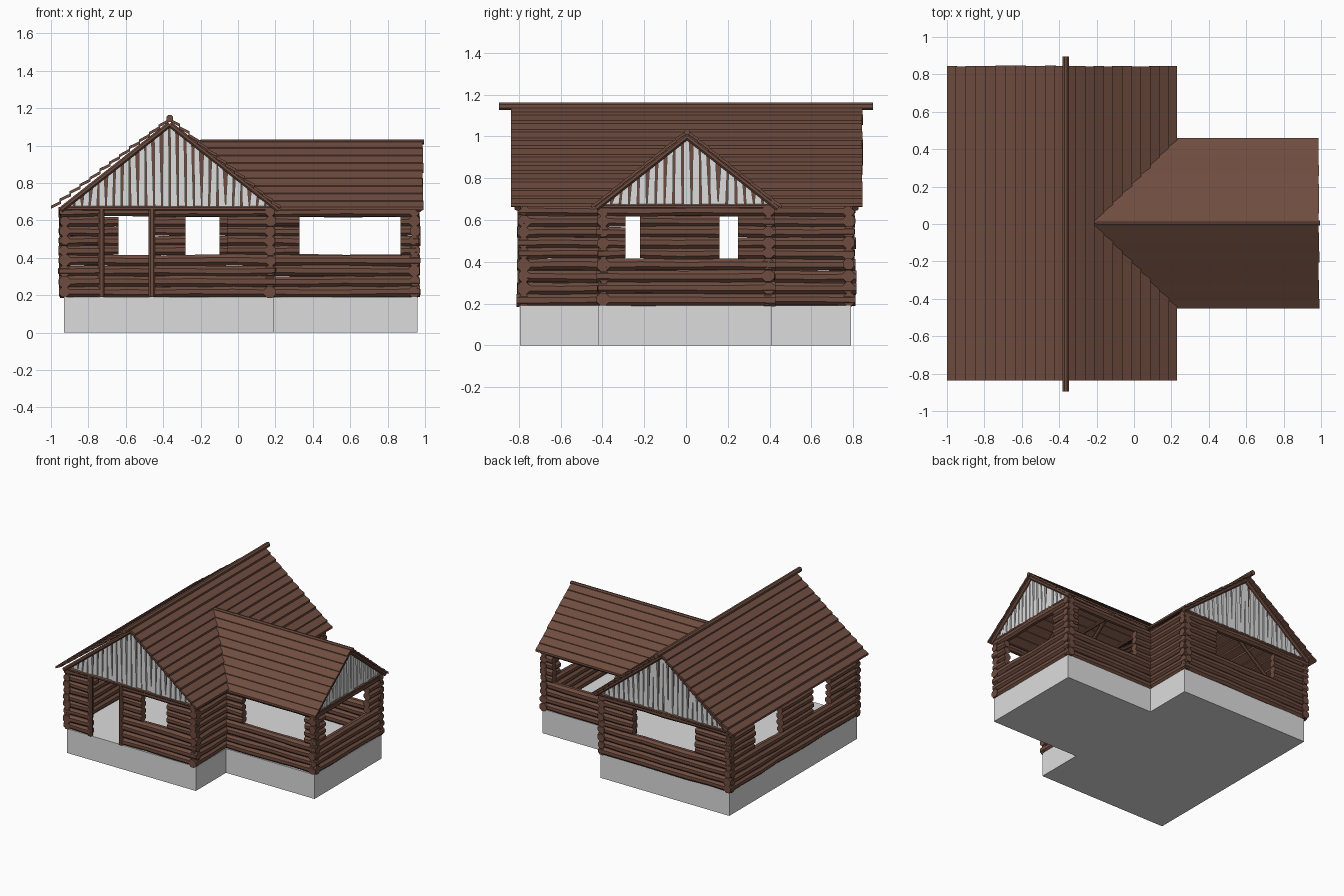
import bpy, bmesh, math, random
from mathutils import Vector

if "Cube" in bpy.data.objects:
    bpy.data.objects.remove(bpy.data.objects["Cube"])

random.seed(4)


def material(name, col):
    m = bpy.data.materials.new(name)
    m.diffuse_color = (*col, 1)
    m.use_nodes = True
    m.node_tree.nodes["Principled BSDF"].inputs["Base Color"].default_value = m.diffuse_color
    return m


WOOD = material("brown_wood", (0.156, 0.072, 0.050))
GREY = material("pale_grey", (0.72, 0.72, 0.72))


def finish(bm, name, mat):
    bmesh.ops.recalc_face_normals(bm, faces=bm.faces)
    me = bpy.data.meshes.new(name)
    bm.to_mesh(me)
    bm.free()
    me.materials.append(mat)
    ob = bpy.data.objects.new(name, me)
    bpy.context.collection.objects.link(ob)
    return ob


def rnd(a):
    return random.uniform(-a, a)


# rough log: rings of 8 points with uneven radius
def add_log(bm, p, q, r, jit=0.0, segs=1, sides=8):
    p, q = Vector(p), Vector(q)
    d = (q - p).normalized()
    a = d.orthogonal().normalized() if abs(d.z) > 0.9 else d.cross(Vector((0, 0, 1))).normalized()
    b = d.cross(a)
    rings = []
    for i in range(segs + 1):
        c = p.lerp(q, i / segs) + b * rnd(jit) + a * rnd(jit)
        rr = r + rnd(jit)
        rings.append([bm.verts.new(c + rr * (math.cos(t) * a + math.sin(t) * b))
                      for t in [2 * math.pi * (k + 0.5) / sides for k in range(sides)]])
    for r0, r1 in zip(rings, rings[1:]):
        for k in range(sides):
            bm.faces.new((r0[k], r0[(k + 1) % sides], r1[(k + 1) % sides], r1[k]))
    bm.faces.new(rings[0])
    bm.faces.new(rings[-1])


def add_prism(bm, pts_a, pts_b):
    a = [bm.verts.new(p) for p in pts_a]
    b = [bm.verts.new(p) for p in pts_b]
    n = len(a)
    for k in range(n):
        bm.faces.new((a[k], a[(k + 1) % n], b[(k + 1) % n], b[k]))
    bm.faces.new(a)
    bm.faces.new(b)


# T-shaped foundation with floor on top
outline = [(-.93, -.795), (.19, -.795), (.19, -.42), (.96, -.42), (.96, .41),
           (.19, .41), (.19, .79), (-.93, .79)]
bm = bmesh.new()
add_prism(bm, [(x, y, 0) for x, y in outline], [(x, y, .19) for x, y in outline])
finish(bm, "foundation", GREY)

# log walls: rows of logs interrupted by openings (start, end, low, high)
ROWS = [.19, .246, .302, .359, .415, .466, .517, .569, .62, .67]


def wall(name, axis, pos, lo, hi, openings=()):
    bm = bmesh.new()
    for z0, z1 in zip(ROWS, ROWS[1:]):
        zc = (z0 + z1) / 2
        spans, start = [], lo + rnd(.006)
        for o0, o1, ol, oh in openings:
            if ol < zc < oh:
                spans.append((start, o0))
                start = o1
        spans.append((start, hi + rnd(.006)))
        for s, e in spans:
            pt = (lambda t: (t, pos, zc)) if axis == 'x' else (lambda t: (pos, t, zc))
            add_log(bm, pt(s), pt(e), (z1 - z0) / 2 + .003, .003, max(1, round((e - s) / .2)))
    finish(bm, name, WOOD)


WL, WH = .415, .62
wall("front_wall", 'x', -.775, -.955, .2, [(-.73, -.46, .19, .66), (-.28, -.06, WL, WH)])
wall("back_wall", 'x', .78, -.955, .2, [(-.64, -.1, WL, WH)])
wall("left_wall", 'y', -.928, -.805, .81, [(-.44, -.22, WL, WH), (.16, .5, WL, WH)])
wall("right_wall_front", 'y', .172, -.805, -.4)
wall("right_wall_back", 'y', .172, .4, .81)
wall("wing_front_wall", 'x', -.395, .17, .97, [(.33, .87, WL, WH)])
wall("wing_back_wall", 'x', .395, .17, .97, [(.33, .87, WL, WH)])
wall("wing_end_wall", 'y', .943, -.425, .425, [(-.29, .25, WL, WH)])

# door posts
for x in (-.73, -.46):
    bm = bmesh.new()
    add_log(bm, (x, -.79, .19), (x, -.79, .665), .019)
    finish(bm, "door_post", WOOD)

# roof frames: (u across, v along, z) mapped to the world
MAIN_X, MAIN_Z, WING_Y, WING_Z, EAVE = -.365, 1.145, .005, 1.03, .665


def main_map(u, v, z):
    return (MAIN_X + u, v, z)


def wing_map(u, v, z):
    return (v, WING_Y + u, z)


def valley(z):
    return MAIN_X + (MAIN_Z - z) * .595 / (MAIN_Z - EAVE) - .015


# lapped planks down one slope
def roof_side(name, to_world, half, top, n, start, end, lap, thick=.016):
    bm = bmesh.new()
    w = abs(half)
    slope = (top - EAVE) / w
    s = math.copysign(1, half)
    for i in range(n):
        u0, u1 = w * i / n, w * (i + 1) / n
        ub = min(u1 + .006, w)
        z0, z1 = top - slope * u0, top - slope * ub
        tilt = lap + rnd(lap * .25)
        prof = [(u0, z0), (ub, z1 + tilt), (ub, z1 + tilt - thick), (u0, z0 - thick)]
        j = rnd(.003)
        add_prism(bm, [to_world(s * u, start(z), z) for u, z in prof],
                  [to_world(s * u, end + j, z) for u, z in prof])
    finish(bm, name, WOOD)


roof_side("main_roof_left", main_map, -.635, MAIN_Z, 12, lambda z: -.838, .845, .014)
roof_side("main_roof_right", main_map, .595, MAIN_Z, 12, lambda z: -.838, .845, .014)
roof_side("wing_roof_front", wing_map, -.458, WING_Z, 9, valley, .988, .006)
roof_side("wing_roof_back", wing_map, .455, WING_Z, 9, valley, .988, .006)

# ridge logs
bm = bmesh.new()
add_log(bm, (MAIN_X, -.895, 1.145), (MAIN_X, .895, 1.145), .02)
finish(bm, "main_ridge_log", WOOD)
bm = bmesh.new()
add_log(bm, (-.2, WING_Y, 1.02), (.995, WING_Y, 1.02), .015)
finish(bm, "wing_ridge_log", WOOD)


# gables: pale uneven boards on a dark backing, edged by logs
def gable(name, to_world, v, out, half, top, n):
    slope = (top - EAVE) / half
    base, drop = .672, .03
    reach = half - (drop + .007) / slope
    bm = bmesh.new()
    w = 2 * reach / n
    for i in range(n):
        c = -reach + w * (i + .5)
        lean, hw, d = rnd(.008), w * .43, rnd(.004)
        zt = [max(base + .004, top - drop - slope * abs(c + k)) for k in (-hw, hw)]
        quad = [(c - hw - lean * .5, base), (c + hw - lean * .5, base),
                (c + hw * .8 + lean, zt[1]), (c - hw * .8 + lean, zt[0])]
        add_prism(bm, [to_world(u, v + d, z) for u, z in quad],
                  [to_world(u, v + d + out * .016, z) for u, z in quad])
    finish(bm, name + "_boards", GREY)
    bm = bmesh.new()
    tri = [(-reach, base), (reach, base), (0, top - drop)]
    add_prism(bm, [to_world(u, v, z) for u, z in tri],
              [to_world(u, v - out * .008, z) for u, z in tri])
    finish(bm, name + "_backing", WOOD)
    bm = bmesh.new()
    for s in (-1, 1):
        add_log(bm, to_world(s * half * .97, v + out * .022, EAVE - .008),
                to_world(0, v + out * .022, top - .03), .016)
    add_log(bm, to_world(-half * .96, v + out * .01, .665), to_world(half * .96, v + out * .01, .665), .014)
    finish(bm, name + "_edge_logs", WOOD)


gable("front_gable", main_map, -.785, -1, .6, MAIN_Z, 26)
gable("back_gable", main_map, .79, 1, .6, MAIN_Z, 26)
gable("wing_gable", wing_map, .945, 1, .45, WING_Z, 19)


# inner rafters and tie beams
def truss(name, to_world, v, half, top):
    bm = bmesh.new()
    for s in (-1, 1):
        add_log(bm, to_world(s * half * .92, v, EAVE), to_world(0, v, top - .04), .014)
    add_log(bm, to_world(-half * .9, v, EAVE), to_world(half * .9, v, EAVE), .014)
    finish(bm, name, WOOD)


for y in (-.42, 0, .42):
    truss("main_truss", main_map, y, .6, MAIN_Z)
for x in (.23, .55):
    truss("wing_truss", wing_map, x, .45, WING_Z)
